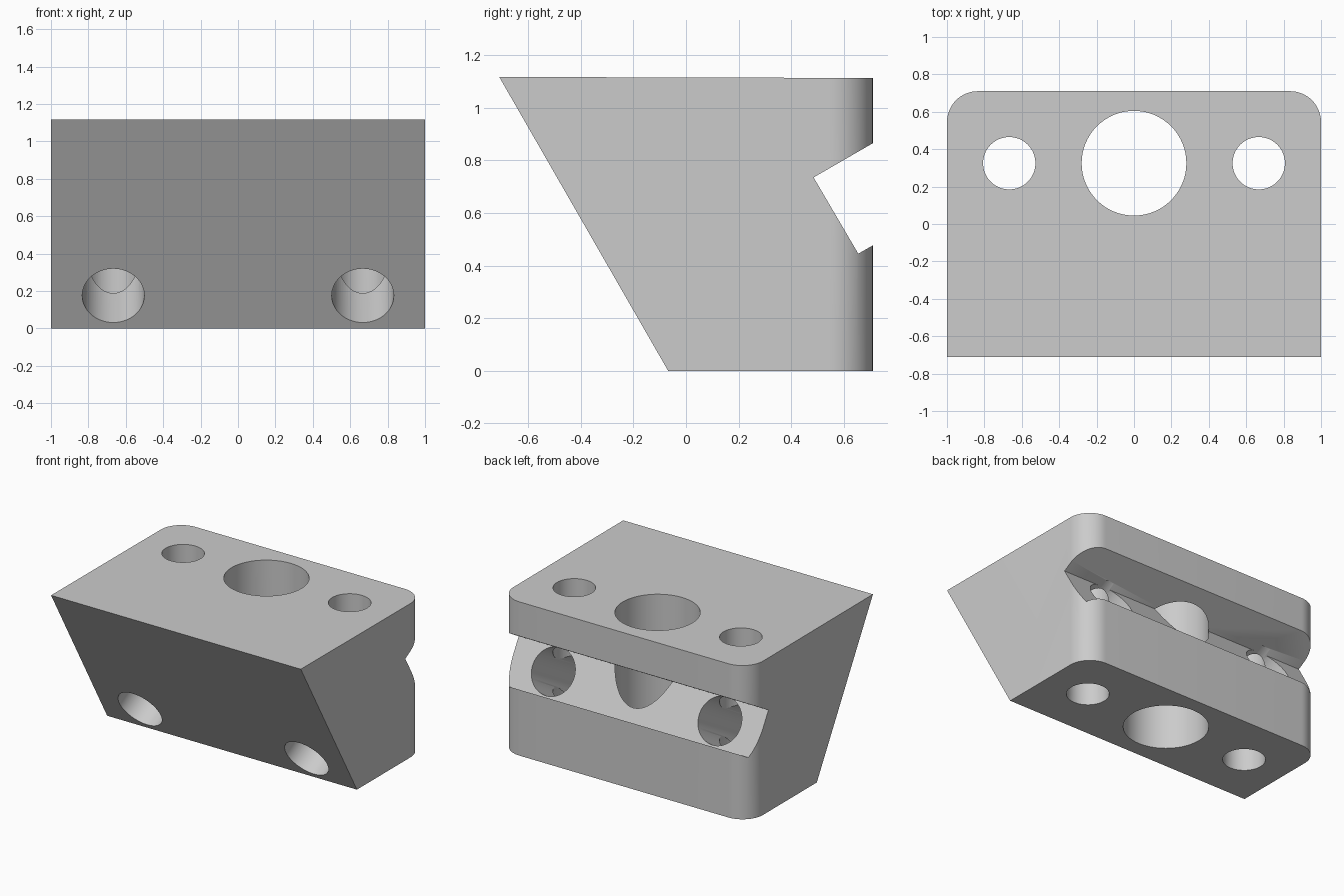
import bpy, bmesh, math
from mathutils import Vector

if "Cube" in bpy.data.objects:
    bpy.data.objects.remove(bpy.data.objects["Cube"], do_unlink=True)

grey = bpy.data.materials.new("light grey")
grey.use_nodes = True
grey.diffuse_color = (0.6, 0.6, 0.6, 1)
grey.node_tree.nodes["Principled BSDF"].inputs["Base Color"].default_value = (0.6, 0.6, 0.6, 1)


def prism(name, profile, half_width, corner=0.0):
    """Extrude a (y, z) profile along x, optionally rounding the upright back edges."""
    bm = bmesh.new()
    face = bm.faces.new([bm.verts.new((-half_width, y, z)) for y, z in profile])
    side = bmesh.ops.extrude_face_region(bm, geom=[face])["geom"]
    for v in side:
        if isinstance(v, bmesh.types.BMVert):
            v.co.x = half_width
    bmesh.ops.recalc_face_normals(bm, faces=bm.faces)
    if corner:
        back = max(y for y, z in profile) - 1e-4
        edges = [e for e in bm.edges
                 if all(v.co.y > back for v in e.verts)
                 and abs(e.verts[0].co.x - e.verts[1].co.x) < 1e-4]
        bmesh.ops.bevel(bm, geom=edges, offset=corner, segments=16,
                        profile=0.5, affect='EDGES')
    mesh = bpy.data.meshes.new(name)
    bm.to_mesh(mesh)
    bm.free()
    mesh.materials.append(grey)
    obj = bpy.data.objects.new(name, mesh)
    bpy.context.collection.objects.link(obj)
    return obj


def rod(name, start, end, radius):
    """Cylinder between two points."""
    start, end = Vector(start), Vector(end)
    axis = end - start
    bpy.ops.mesh.primitive_cylinder_add(
        vertices=64, radius=radius, depth=axis.length, location=(start + end) / 2,
        rotation=axis.to_track_quat('Z', 'Y').to_euler())
    obj = bpy.context.object
    obj.name = name
    obj.data.materials.append(grey)
    return obj


# Wedge block with a slanted front and rounded back corners
block = prism("wedge_block", [(-0.71, 1.117), (-0.068, 0), (0.71, 0), (0.71, 1.113)], 1.0, 0.165)

# Slanted slot across the back, parallel to the front face
cutters = [prism("slot_cutter", [(0.655, 0.445), (0.485, 0.735), (0.918, 0.985), (1.088, 0.695)], 1.2)]

# Upright holes: one large in the middle, one small on each side
cutters.append(rod("centre_hole_cutter", (0, 0.325, -0.2), (0, 0.325, 1.3), 0.28))
aim = Vector((0, math.cos(math.radians(30)), math.sin(math.radians(30))))
for side in (-1, 1):
    cutters.append(rod("small_hole_cutter", (side * 0.667, 0.325, -0.2),
                       (side * 0.667, 0.325, 1.3), 0.14))
    # Angled bolt holes from the slanted front to the slot floor
    mouth = Vector((side * 0.667, -0.169, 0.175))
    cutters.append(rod("angled_hole_cutter", mouth - aim * 0.2, mouth + aim * 0.9, 0.166))

# Cut everything out of the block
bpy.ops.object.select_all(action='DESELECT')
block.select_set(True)
bpy.context.view_layer.objects.active = block
for cutter in cutters:
    cutter.hide_render = True
    mod = block.modifiers.new("cut", 'BOOLEAN')
    mod.operation = 'DIFFERENCE'
    mod.solver = 'EXACT'
    mod.object = cutter
    bpy.ops.object.modifier_apply(modifier=mod.name)
    bpy.data.objects.remove(cutter, do_unlink=True)

bpy.ops.object.shade_smooth_by_angle(angle=math.radians(30))
